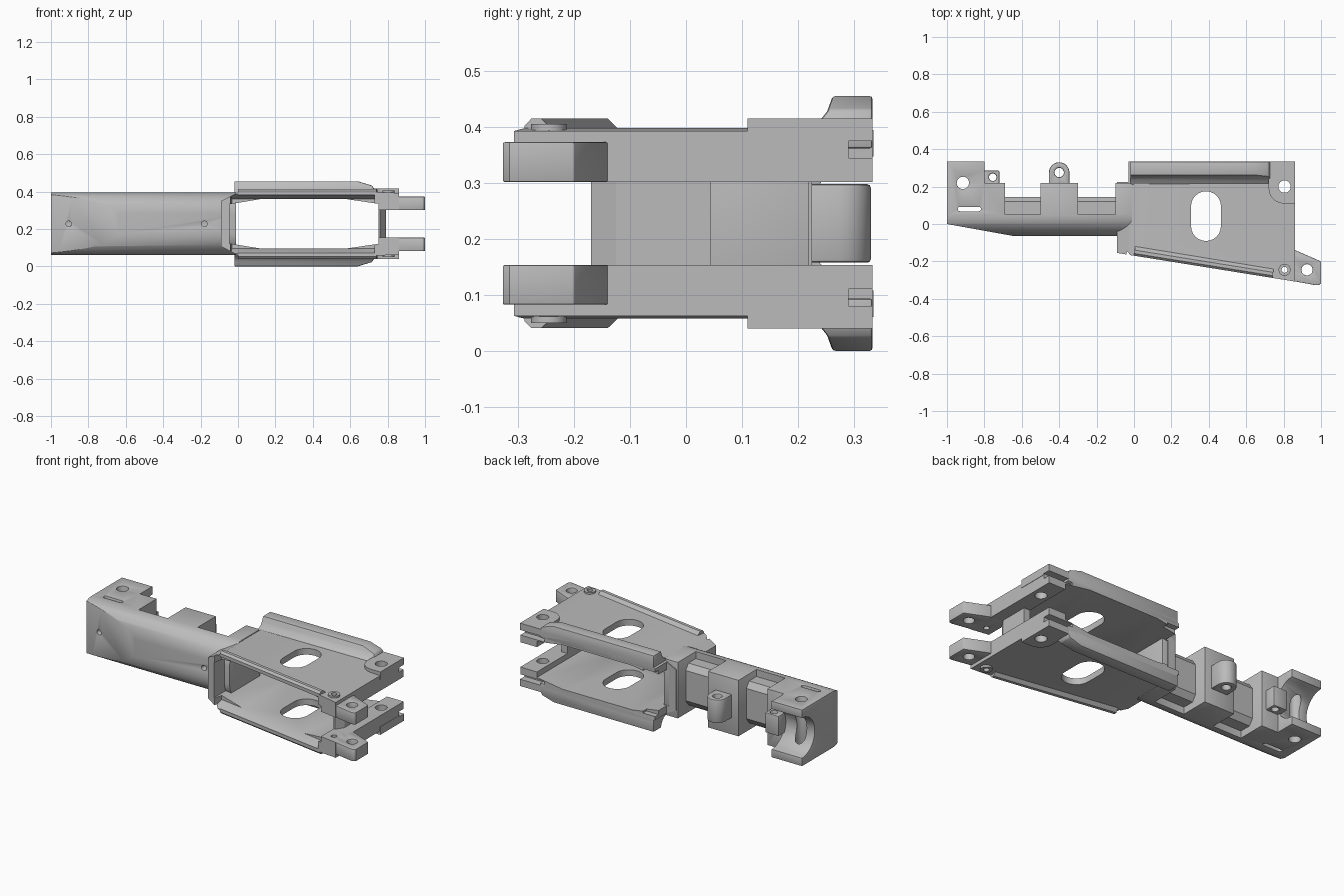
import bpy, bmesh, math
from mathutils import Vector, Matrix

if "Cube" in bpy.data.objects:
    bpy.data.objects.remove(bpy.data.objects["Cube"], do_unlink=True)

MID = 0.2275  # height of the symmetry plane
grey = bpy.data.materials.new("plain_grey")
grey.use_nodes = True
grey.diffuse_color = (0.5, 0.5, 0.5, 1)
grey.node_tree.nodes["Principled BSDF"].inputs["Base Color"].default_value = (0.5, 0.5, 0.5, 1)


def prism(name, pts, axis, lo, hi, planes=(), matrix=None):
    """Extrude a 2D outline along an axis, then trim it with planes."""
    place = {"x": lambda a, b, t: (t, a, b),
             "y": lambda a, b, t: (a, t, b),
             "z": lambda a, b, t: (a, b, t)}[axis]
    bm = bmesh.new()
    low = [bm.verts.new(place(a, b, lo)) for a, b in pts]
    high = [bm.verts.new(place(a, b, hi)) for a, b in pts]
    bm.faces.new(low)
    bm.faces.new(high)
    for i in range(len(pts)):
        j = (i + 1) % len(pts)
        bm.faces.new((low[i], low[j], high[j], high[i]))
    for co, no in planes:
        geom = bm.verts[:] + bm.edges[:] + bm.faces[:]
        bmesh.ops.bisect_plane(bm, geom=geom, plane_co=co, plane_no=no, clear_outer=True)
        bmesh.ops.holes_fill(bm, edges=[e for e in bm.edges if e.is_boundary])
    if matrix:
        bm.transform(matrix)
    bmesh.ops.recalc_face_normals(bm, faces=bm.faces)
    mesh = bpy.data.meshes.new(name)
    bm.to_mesh(mesh)
    bm.free()
    mesh.materials.append(grey)
    ob = bpy.data.objects.new(name, mesh)
    ob.location.z = MID
    bpy.context.collection.objects.link(ob)
    return ob


def box(name, x, y, z):
    return prism(name, [(x[0], y[0]), (x[1], y[0]), (x[1], y[1]), (x[0], y[1])], "z", *z)


def arc(cx, cy, r, a0, a1, n=12):
    angles = [math.radians(a0 + (a1 - a0) * i / n) for i in range(n + 1)]
    return [(cx + r * math.cos(a), cy + r * math.sin(a)) for a in angles]


def hole(x, y, r, lo=-0.4, hi=0.4, axis="z"):
    return prism("hole_cutter", arc(x, y, r, 0, 360, 24)[:-1], axis, lo, hi)


def slot(x, y, r, dx, dy):
    """Capsule shaped cutter, long along x or y."""
    a = 0 if dy else 90
    pts = arc(x - dx, y + dy, r, a, a + 180) + arc(x + dx, y - dy, r, a + 180, a + 360)
    return prism("slot_cutter", pts, "z", -0.4, 0.4)


def finish(ob, cutters=(), bevel=0, mirror=False):
    for c in cutters:
        c.hide_render = True
        m = ob.modifiers.new("cut", "BOOLEAN")
        m.operation, m.solver, m.object = "DIFFERENCE", "EXACT", c
    if bevel:
        m = ob.modifiers.new("bevel", "BEVEL")
        m.width, m.segments, m.limit_method = bevel, 2, "ANGLE"
        m.angle_limit = math.radians(40)
    if mirror:
        m = ob.modifiers.new("mirror", "MIRROR")
        m.use_axis = (False, False, True)
        m.use_clip = True
    bpy.context.view_layer.update()
    graph = bpy.context.evaluated_depsgraph_get()
    mesh = bpy.data.meshes.new_from_object(ob.evaluated_get(graph))
    ob.modifiers.clear()
    ob.data = mesh
    bpy.ops.object.select_all(action="DESELECT")
    ob.select_set(True)
    bpy.context.view_layer.objects.active = ob
    bpy.ops.object.shade_smooth_by_angle(angle=math.radians(32))
    for c in cutters:
        bpy.data.objects.remove(c, do_unlink=True)


# Arm: round-fronted bar with a slanted end
section = ([(0.335, -0.167), (0.335, 0.167)] + arc(0.05, 0.052, 0.115, 90, 180)
           + arc(0.05, -0.052, 0.115, 180, 270))
arm = prism("arm", section, "x", -1, -0.01,
            [((-1, 0, 0), (-0.065, -0.36, 0))])
cuts = [box("cutter", (-0.8, 0.1), (0.285, 0.5), (-1, 1)),
        box("cutter", (-0.8, 0.1), (0.22, 0.5), (-1, 1)),
        box("cutter", (-0.69, -0.5), (0.05, 0.5), (-1, 1)),
        box("cutter", (-0.3, -0.1), (0.05, 0.5), (-1, 1)),
        hole(0.335, 0, 0.12, -1.1, -0.79, "x"),
        hole(-0.915, 0.22, 0.033), slot(-0.88, 0.08, 0.012, 0.05, 0)]
cuts += [hole(x, 0, 0.015, -0.2, 0.02, "y") for x in (-0.905, -0.18)]
finish(arm, cuts, 0.005)

# Narrow spine visible inside the two arm notches
spine = [(0.03, -0.125), (0.12, -0.125), (0.145, -0.09), (0.145, 0.09), (0.12, 0.125), (0.03, 0.125)]
finish(prism("arm_spine", spine, "x", -0.7, -0.08))

# Pivot lugs on the back of the arm
knuckle = [(-0.455, 0.2)] + [(-0.345, 0.2)] + arc(-0.4, 0.275, 0.055, 0, 180)
finish(prism("arm_knuckle", knuckle, "z", -0.07, 0.07), [hole(-0.4, 0.275, 0.025)], 0.006)
finish(box("arm_tab", (-0.81, -0.72), (0.2, 0.285), (-0.06, 0.06)),
       [hole(-0.755, 0.25, 0.02)], 0.006)

# Frame halves: shaped plate with a slanted front edge, joined by the left wall
FRONT = Vector((-0.09, -0.155, 0))
along = Vector((1.09, -0.175, 0)).normalized()
across = Vector((-along.y, along.x, 0))
edge = Matrix.Translation(FRONT) @ Matrix.Rotation(math.atan2(along.y, along.x), 4, "Z")

plate_profile = [(-0.09, 0), (-0.09, 0.122), (0, 0.168), (0.74, 0.17), (0.86, 0.165), (0.86, 0.074),
                 (0.75, 0.074), (0.75, 0.107), (0.58, 0.132), (0.12, 0.132), (-0.045, 0.105), (-0.045, 0)]
plate = prism("frame_plates", plate_profile, "y", -0.4, 0.333, [(FRONT, -across)])
flare = prism("flare_cutter", [(-0.03, 0), (-0.03, 0.172), (0.055, 0.132), (0.055, 0)],
              "x", 0.05, 0.83, matrix=edge)
finish(plate, [flare, slot(0.385, 0.042, 0.08, 0, 0.053),
               box("cutter", (-0.2, -0.03), (0.225, 0.5), (-1, 1)),
               box("cutter", (-0.2, 0.05), (0.3, 0.5), (-1, 0.132)),
               box("cutter", (0.7, 0.9), (0.29, 0.4), (0.117, 0.147)),
               hole(0.805, 0.2, 0.033), hole(0.805, -0.245, 0.016)], mirror=True)

# Raised lip along the slanted front edge
lip = [(0, 0.155), (0, 0.175), (0.012, 0.187), (0.03, 0.187), (0.05, 0.168), (0.05, 0.155)]
finish(prism("front_lips", lip, "x", 0.09, 0.84, matrix=edge), mirror=True)

# Tall rails along the back edge, sloping down at one end
rail = [(0.333, 0.134), (0.333, 0.2275), (0.262, 0.2275), (0.252, 0.2), (0.236, 0.18),
        (0.21, 0.166), (0.21, 0.134)]
finish(prism("back_rails", rail, "x", -0.02, 0.73,
             [((0.64, 0, 0.2275), (0.15, 0, 0.5)), ((0.72, 0, 0.2), (0.5, 0, 0.3))]),
       bevel=0.005, mirror=True)

# Raised corner bosses
corner = [(0.72, 0.333), (0.72, 0.19)] + arc(0.8, 0.19, 0.08, 180, 270) + [(0.862, 0.11), (0.862, 0.333)]
finish(prism("corner_bosses", corner, "z", 0.14, 0.1875),
       [hole(0.805, 0.2, 0.033), box("cutter", (0.7, 0.9), (0.29, 0.4), (0.1, 0.147))], mirror=True)

# Screw rings near the lugs
finish(prism("screw_rings", arc(0.805, -0.245, 0.032, 0, 360, 24)[:-1], "z", 0.15, 0.178),
       [hole(0.805, -0.245, 0.016)], mirror=True)

# Forked lugs at the end of the frame
lug = [(0.78, -0.292), (0.97, -0.327), (0.99, -0.327), (1, -0.315), (1, -0.2), (0.862, -0.14), (0.78, -0.14)]
finish(prism("end_lugs", lug, "z", 0.074, 0.145),
       [hole(0.925, -0.245, 0.03), hole(0.805, -0.245, 0.016)], 0.01, True)

# Cross wall between the plates
wall = [(0.75, -0.17), (0.76, -0.17), (0.79, -0.125), (0.79, 0.045), (0.75, 0.045)]
finish(prism("cross_wall", wall, "z", -0.08, 0.08))
